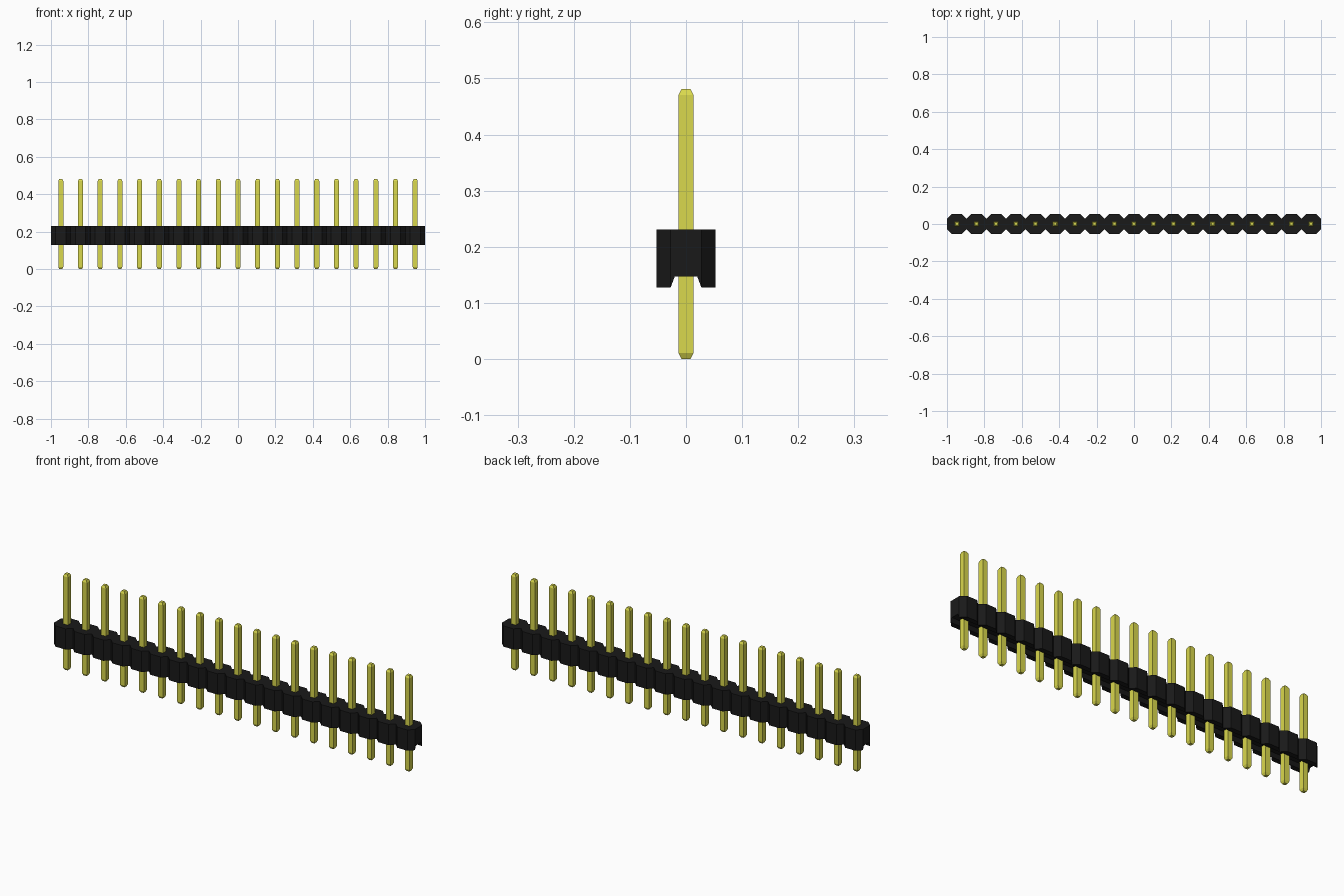
import bpy
import bmesh

cube = bpy.data.objects.get("Cube")
if cube:
    bpy.data.objects.remove(cube, do_unlink=True)

COUNT = 19
PITCH = 2 / COUNT
HALF = PITCH / 2


def material(name, color, roughness):
    mat = bpy.data.materials.new(name)
    mat.use_nodes = True
    mat.diffuse_color = color
    bsdf = mat.node_tree.nodes["Principled BSDF"]
    bsdf.inputs["Base Color"].default_value = color
    bsdf.inputs["Roughness"].default_value = roughness
    return mat


def loft(name, rings, mat):
    """Skin a list of equal-length point rings and cap both ends."""
    bm = bmesh.new()
    loops = [[bm.verts.new(p) for p in ring] for ring in rings]
    for a, b in zip(loops, loops[1:]):
        for i in range(len(a)):
            j = (i + 1) % len(a)
            bm.faces.new((a[i], a[j], b[j], b[i]))
    bm.faces.new(loops[0])
    bm.faces.new(loops[-1])
    bmesh.ops.recalc_face_normals(bm, faces=bm.faces)
    mesh = bpy.data.meshes.new(name)
    bm.to_mesh(mesh)
    bm.free()
    mesh.materials.append(mat)
    obj = bpy.data.objects.new(name, mesh)
    bpy.context.collection.objects.link(obj)
    return obj


black = material("black plastic", (0.01, 0.01, 0.01, 1), 0.6)
gold = material("yellow metal", (0.7, 0.69, 0.075, 1), 0.4)

# Housing: octagonal blocks in a row, with a tapered channel underneath
TOP, BOTTOM, CHANNEL = 0.231, 0.127, 0.147
WIDE, NARROW = HALF, 0.028


def housing_ring(x, w):
    half = [(w, TOP), (w, BOTTOM), (0.0275, BOTTOM), (0.02, CHANNEL)]
    profile = half + [(-y, z) for y, z in reversed(half)]
    return [(x, y, z) for y, z in profile]


rings = [housing_ring(-1, NARROW)]
for n in range(COUNT):
    centre = -1 + HALF + n * PITCH
    rings += [housing_ring(centre - NARROW, WIDE),
              housing_ring(centre + NARROW, WIDE),
              housing_ring(centre + HALF, NARROW)]
loft("housing", rings, black)

# Pins: square posts with chamfered tips, all sharing one mesh
HEIGHT, TIP, R, R_TIP = 0.481, 0.011, 0.0135, 0.008


def square(r, z):
    return [(-r, -r, z), (r, -r, z), (r, r, z), (-r, r, z)]


first = loft("pin_1", [square(R_TIP, 0), square(R, TIP),
                       square(R, HEIGHT - TIP), square(R_TIP, HEIGHT)], gold)
first.location.x = -1 + HALF
for n in range(1, COUNT):
    pin = bpy.data.objects.new(f"pin_{n + 1}", first.data)
    pin.location.x = -1 + HALF + n * PITCH
    bpy.context.collection.objects.link(pin)
